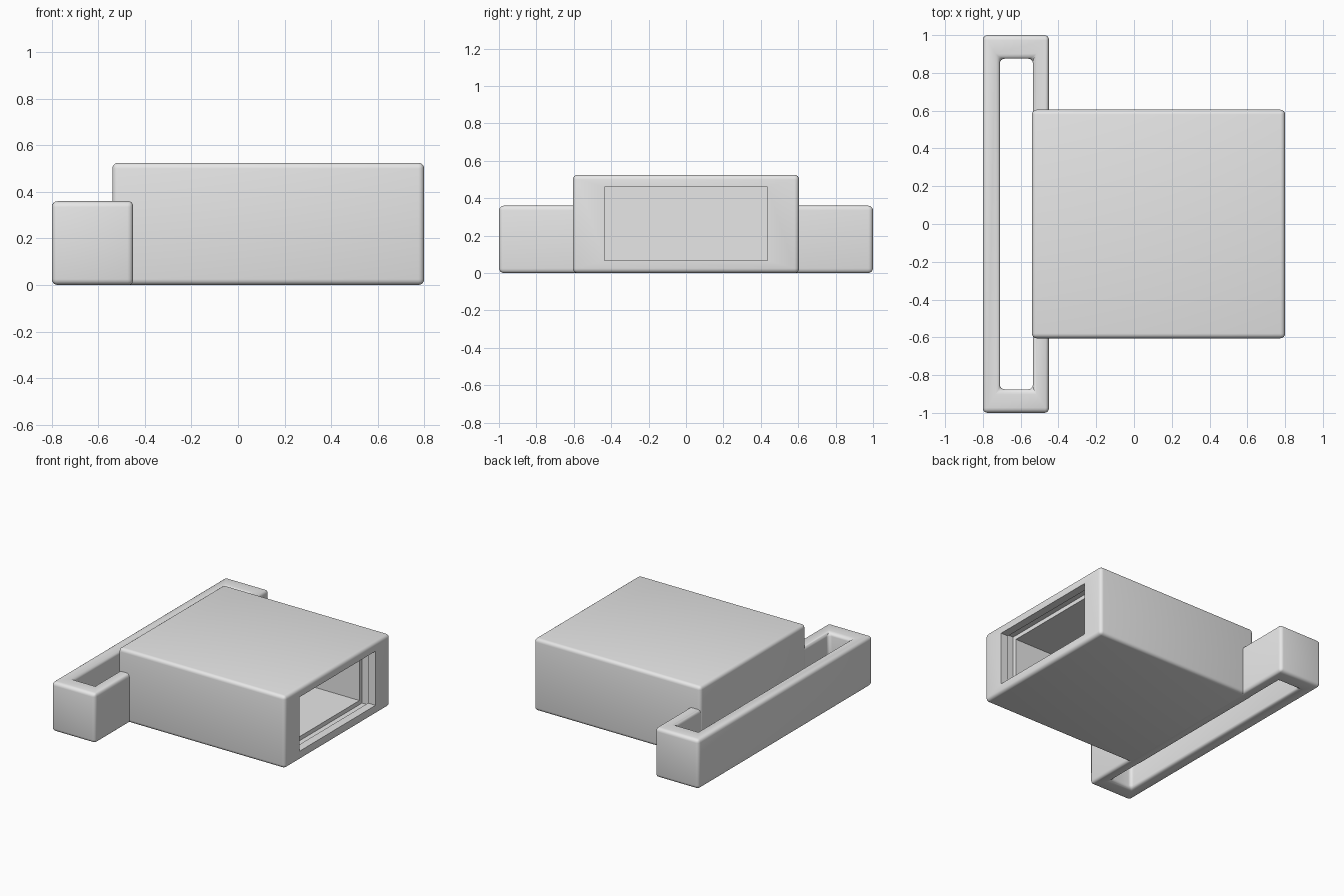
import bpy

# Remove the default cube
if "Cube" in bpy.data.objects:
    bpy.data.objects.remove(bpy.data.objects["Cube"], do_unlink=True)

GREY = (0.8, 0.8, 0.8, 1.0)
grey = bpy.data.materials.new("plain grey")
grey.use_nodes = True
grey.diffuse_color = GREY
grey.node_tree.nodes["Principled BSDF"].inputs["Base Color"].default_value = GREY


def block(name, low, high):
    """Box between two opposite corners."""
    bpy.ops.mesh.primitive_cube_add(size=1)
    ob = bpy.context.object
    ob.name = ob.data.name = name
    ob.scale = [h - l for l, h in zip(low, high)]
    ob.location = [(h + l) / 2 for l, h in zip(low, high)]
    bpy.ops.object.transform_apply(location=True, rotation=False, scale=True)
    ob.data.materials.append(grey)
    return ob


def apply(ob, mod):
    bpy.context.view_layer.objects.active = ob
    bpy.ops.object.modifier_apply(modifier=mod.name)


def cut(ob, low, high):
    cutter = block("cutter", low, high)
    cutter.hide_render = True
    mod = ob.modifiers.new("cut", "BOOLEAN")
    mod.operation = "DIFFERENCE"
    mod.solver = "EXACT"
    mod.object = cutter
    apply(ob, mod)
    bpy.data.objects.remove(cutter, do_unlink=True)


def round_edges(ob, width):
    mod = ob.modifiers.new("rounding", "BEVEL")
    mod.width = width
    mod.segments = 4
    mod.limit_method = "ANGLE"
    apply(ob, mod)


def smooth(ob):
    bpy.ops.object.select_all(action="DESELECT")
    ob.select_set(True)
    bpy.context.view_layer.objects.active = ob
    bpy.ops.object.shade_smooth_by_angle(angle=0.6)


# Main housing: rounded box, hollow, with a groove just inside the opening
housing = block("housing", (-0.54, -0.605, 0), (0.8, 0.605, 0.525))
round_edges(housing, 0.025)
cut(housing, (-0.4, -0.437, 0.067), (0.9, 0.437, 0.46))
cut(housing, (0.67, -0.467, 0.037), (0.74, 0.467, 0.49))
smooth(housing)

# Long side frame: open from top to bottom, rounded all over
frame = block("side_frame", (-0.8, -1, 0), (-0.45, 1, 0.36))
cut(frame, (-0.71, -0.875, -0.1), (-0.535, 0.875, 0.5))
round_edges(frame, 0.025)
smooth(frame)
